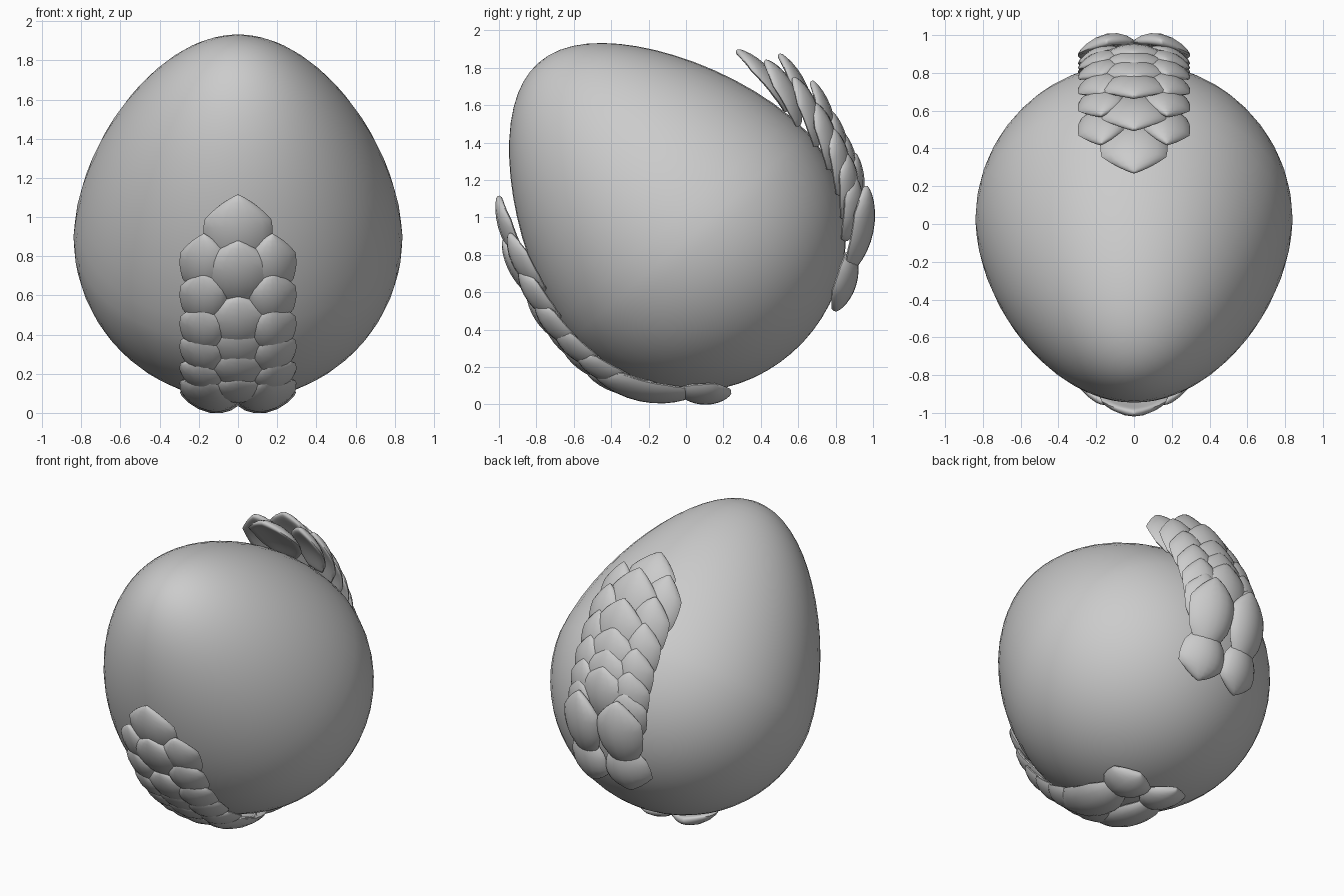
import bpy, bmesh, math
from mathutils import Vector

if "Cube" in bpy.data.objects:
    bpy.data.objects.remove(bpy.data.objects["Cube"])

C = Vector((0, 0.02, 0.9))       # centre of the egg's widest circle
AXIS = math.radians(131)         # egg axis angle in the yz plane


def egg_profile(t):
    """Distance along the axis and radius at angle t from the narrow end."""
    c, s = math.cos(t), math.sin(t)
    if c > 0:
        return 1.23 * c, 0.84 * s * (1 - 0.21 * c ** 1.3)
    return 0.83 * c, 0.84 * s


def egg_radius(deg):
    """Distance from C to the egg surface in the x=0 plane."""
    a = math.radians(deg) - AXIS
    a = abs((a + math.pi) % (2 * math.pi) - math.pi)
    lo, hi = 0.0, math.pi
    for _ in range(30):
        m = (lo + hi) / 2
        u, r = egg_profile(m)
        if math.atan2(r, u) < a:
            lo = m
        else:
            hi = m
    return math.hypot(*egg_profile(lo))


def finish(name, bm, angle):
    bmesh.ops.recalc_face_normals(bm, faces=bm.faces)
    me = bpy.data.meshes.new(name)
    bm.to_mesh(me)
    bm.free()
    ob = bpy.data.objects.new(name, me)
    bpy.context.collection.objects.link(ob)
    bpy.ops.object.select_all(action='DESELECT')
    ob.select_set(True)
    bpy.context.view_layer.objects.active = ob
    bpy.ops.object.shade_smooth_by_angle(angle=math.radians(angle))
    return ob


# egg body
bm = bmesh.new()
bmesh.ops.create_uvsphere(bm, u_segments=48, v_segments=32, radius=1)
ax = Vector((0, math.cos(AXIS), math.sin(AXIS)))
side = Vector((0, math.sin(AXIS), -math.cos(AXIS)))
for v in bm.verts:
    t = math.acos(max(-1, min(1, v.co.z)))
    p = math.atan2(v.co.y, v.co.x)
    u, r = egg_profile(t)
    v.co = C + ax * u + side * (r * math.sin(p)) + Vector((r * math.cos(p), 0, 0))
finish("egg_body", bm, 60)

# half width along a scale, from base to pointed tip
SHAPE = [(0, 0), (.05, .5), (.3, .9), (.55, 1), (.72, .95), (.84, .66), (.93, .36), (1, 0)]


def half_width(s):
    for (a, x), (b, y) in zip(SHAPE, SHAPE[1:]):
        if s <= b:
            return x + (y - x) * (s - a) / (b - a)
    return 0


def add_scale(bm, x0, hw, base, tip, thick=0.035):
    """One leaf-shaped plate; base and tip are (angle, distance from C)."""
    new = bmesh.ops.create_uvsphere(bm, u_segments=16, v_segments=14, radius=1)['verts']
    for v in new:
        z = max(-1, min(1, v.co.z))
        s = (1 - z) / 2
        ring = math.sqrt(max(1e-9, 1 - z * z))
        w = v.co.x / ring if ring > 1e-3 else 0
        h = v.co.y / ring if ring > 1e-3 else 0
        x = x0 + w * hw * half_width(s)
        a = math.radians(base[0] + (tip[0] - base[0]) * s)
        d = base[1] + (tip[1] - base[1]) * s + 0.02 * math.sin(math.pi * s)
        d += h * thick * ring ** 0.7 - 0.025 * w * w * half_width(s)
        d *= math.sqrt(1 - (x / 0.84) ** 2)
        v.co = C + Vector((x, d * math.cos(a), d * math.sin(a)))


def build_strip(name, sgn, pair, centre, sides):
    bm = bmesh.new()
    # rosette of two pairs at the lower end
    for base, tip in pair:
        for m in (-1, 1):
            add_scale(bm, m * 0.145, 0.155, base, tip, 0.04)
    # overlapping centre and side rows
    for a, d in centre:
        b = a - sgn * 24
        add_scale(bm, 0, 0.18, (b, egg_radius(b) + 0.01), (a, d))
    for a, d in sides:
        b = a - sgn * 22
        for m in (-1, 1):
            add_scale(bm, m * 0.175, 0.125, (b, egg_radius(b) + 0.015), (a, d))
    finish(name, bm, 50)


# front strip, running under the egg and up the front
build_strip("front_scales", -1,
            [((-88, 0.85), (-126, 0.90)), ((-94, 0.845), (-75, 0.87))],
            [(-128, .90), (-140, .89), (-151, .885), (-161, .91), (-179, .99), (-192, 1.04)],
            [(-122, .89), (-134, .89), (-146, .89), (-157, .91), (-169, .94), (-181, .98)])

# back strip, running up the back
build_strip("back_scales", 1,
            [((-13, 0.88), (16, 0.99)), ((-5, 0.88), (-27.5, 0.88))],
            [(27, .98), (34, .98), (42, 1.0), (52, 1.05), (64, 1.08), (76, 1.02)],
            [(20, .95), (28, .96), (37, .97), (47, .99), (57, 1.03), (67, 1.04)])
